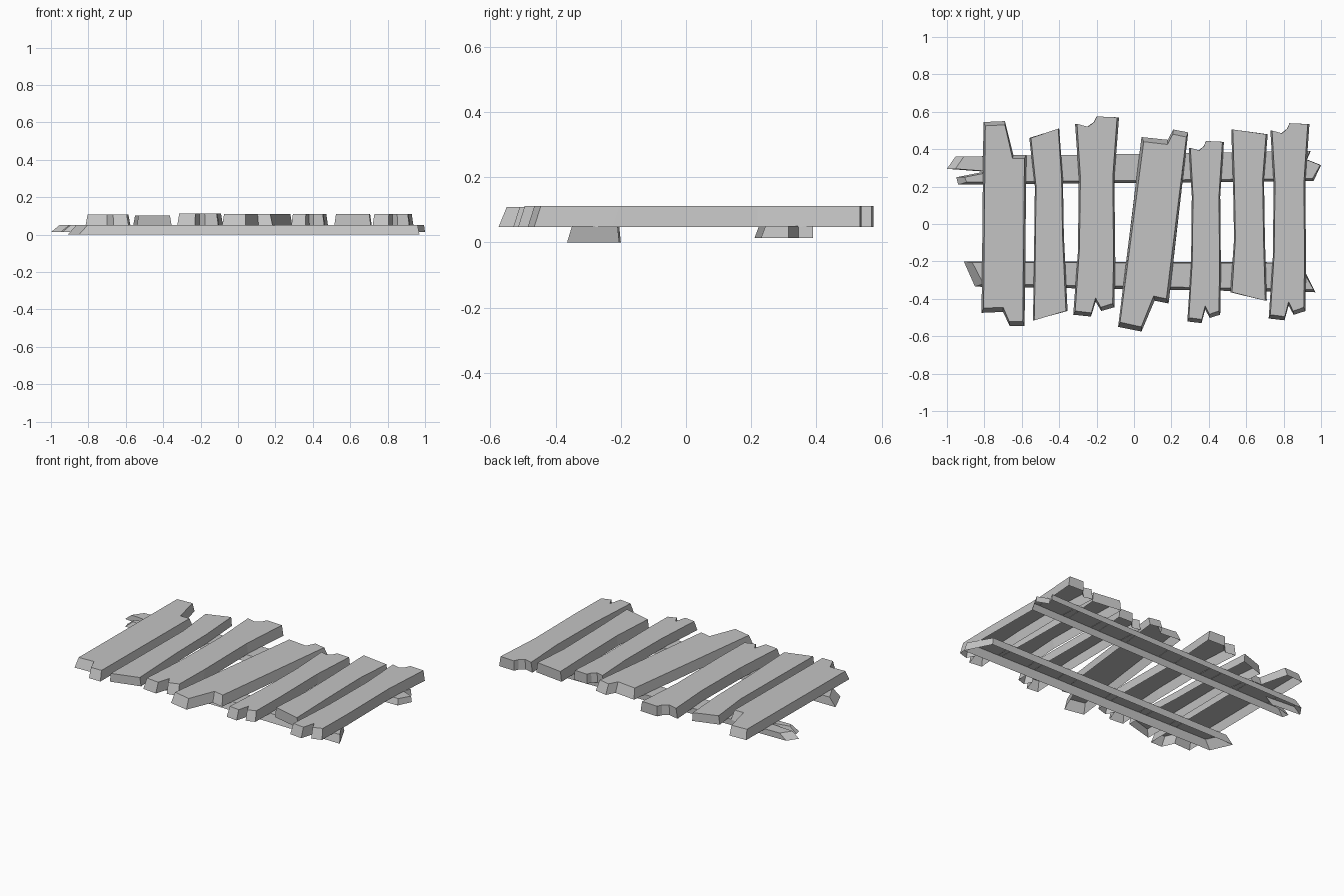
import bpy
import bmesh

cube = bpy.data.objects.get("Cube")
if cube:
    bpy.data.objects.remove(cube, do_unlink=True)

# One weathered grey for all the timber
timber = bpy.data.materials.new("weathered_grey")
timber.use_nodes = True
grey = (.55, .55, .55, 1)
timber.diffuse_color = grey
timber.node_tree.nodes["Principled BSDF"].inputs["Base Color"].default_value = grey


def add_board(name, outline, bottom, top, top_point):
    """Hollow board, open below: the outline at the bottom, reshaped at the top."""
    bm = bmesh.new()
    lower = [bm.verts.new((x, y, bottom)) for x, y in outline]
    upper = [bm.verts.new((*top_point(x, y), top)) for x, y in outline]
    underside = bm.faces.new(lower)
    bm.faces.new(upper)
    count = len(outline)
    for i in range(count):
        j = (i + 1) % count
        bm.faces.new((lower[i], lower[j], upper[j], upper[i]))
    bmesh.ops.recalc_face_normals(bm, faces=bm.faces)
    bmesh.ops.delete(bm, geom=[underside], context="FACES_ONLY")
    mesh = bpy.data.meshes.new(name)
    bm.to_mesh(mesh)
    bm.free()
    mesh.materials.append(timber)
    board = bpy.data.objects.new(name, mesh)
    bpy.context.collection.objects.link(board)


def add_plank(name, outline, top, front=0, back=0, lean=0):
    """Cross plank whose sides taper upward and whose sawn ends may slope."""
    xs = [x - lean * y for x, y in outline]
    centre = (min(xs) + max(xs)) / 2

    def taper(x, y):
        middle = centre + lean * y
        return middle + (x - middle) * .91, y + (front if y < 0 else -back)

    add_board(name, outline, .048, top, taper)


def place(outline, x, y, width, length):
    """Copy an outline with its lower left corner moved and its size changed."""
    left = min(px for px, py in outline)
    low = min(py for px, py in outline)
    return [(x + (px - left) * width, y + (py - low) * length) for px, py in outline]


# Broken planks, left to right along x
stepped = [(-.815, -.475), (-.7, -.47), (-.665, -.545), (-.585, -.545),
           (-.575, .37), (-.645, .37), (-.69, .55), (-.805, .545)]
add_plank("stepped_plank", stepped, .106, front=.025, back=.02)

narrow = [(-.54, -.515), (-.355, -.465), (-.375, -.06), (-.38, .24),
          (-.4, .51), (-.56, .46), (-.53, .2), (-.535, -.2)]
add_plank("slanted_plank", narrow, .102)

# The split plank appears three times at different sizes
split = [(-.325, -.485), (-.23, -.495), (-.205, -.415), (-.175, -.465), (-.105, -.445),
         (-.1, -.2), (-.105, .25), (-.08, .57), (-.2, .575), (-.215, .545),
         (-.25, .52), (-.315, .535), (-.295, .25), (-.3, -.15)]
add_plank("split_plank_right", split, .112, front=.02, lean=.01)
add_plank("split_plank_middle", place(split, .285, -.53, .8, .91), .109, front=.02, lean=.01)
add_plank("split_plank_left", place(split, .72, -.515, .89, .985), .111, front=.02, lean=.01)

tilted = [(-.085, -.55), (.04, -.575), (.11, -.41), (.185, -.425),
          (.29, .49), (.21, .505), (.18, .45), (.04, .465)]
add_plank("tilted_plank", tilted, .109, front=.025, back=.025, lean=.14)

waisted = [(.515, -.365), (.71, -.41), (.7, -.08), (.695, .24),
           (.715, .48), (.52, .505), (.53, .19), (.535, -.08)]
add_plank("waisted_plank", waisted, .111)


# Two support beams below, with sloping left ends and a sloping front side
def front_beam_top(x, y):
    return x + (.045 if x < -.7 else -.01), y + (.015 if y < -.3 else -.005)


def back_beam_top(x, y):
    return x + (.045 if x < -.7 else -.005), y + (.014 if y < .24 else 0)


front_beam = [(-.91, -.2), (-.85, -.335), (.97, -.365), (.89, -.205)]
add_board("front_beam", front_beam, 0, .05, front_beam_top)

back_beam = [(-1, .295), (-.8, .28), (-.95, .25), (-.94, .21), (.96, .23),
             (1, .315), (.925, .345), (.945, .39), (-.955, .36)]
add_board("back_beam", back_beam, .013, .05, back_beam_top)
